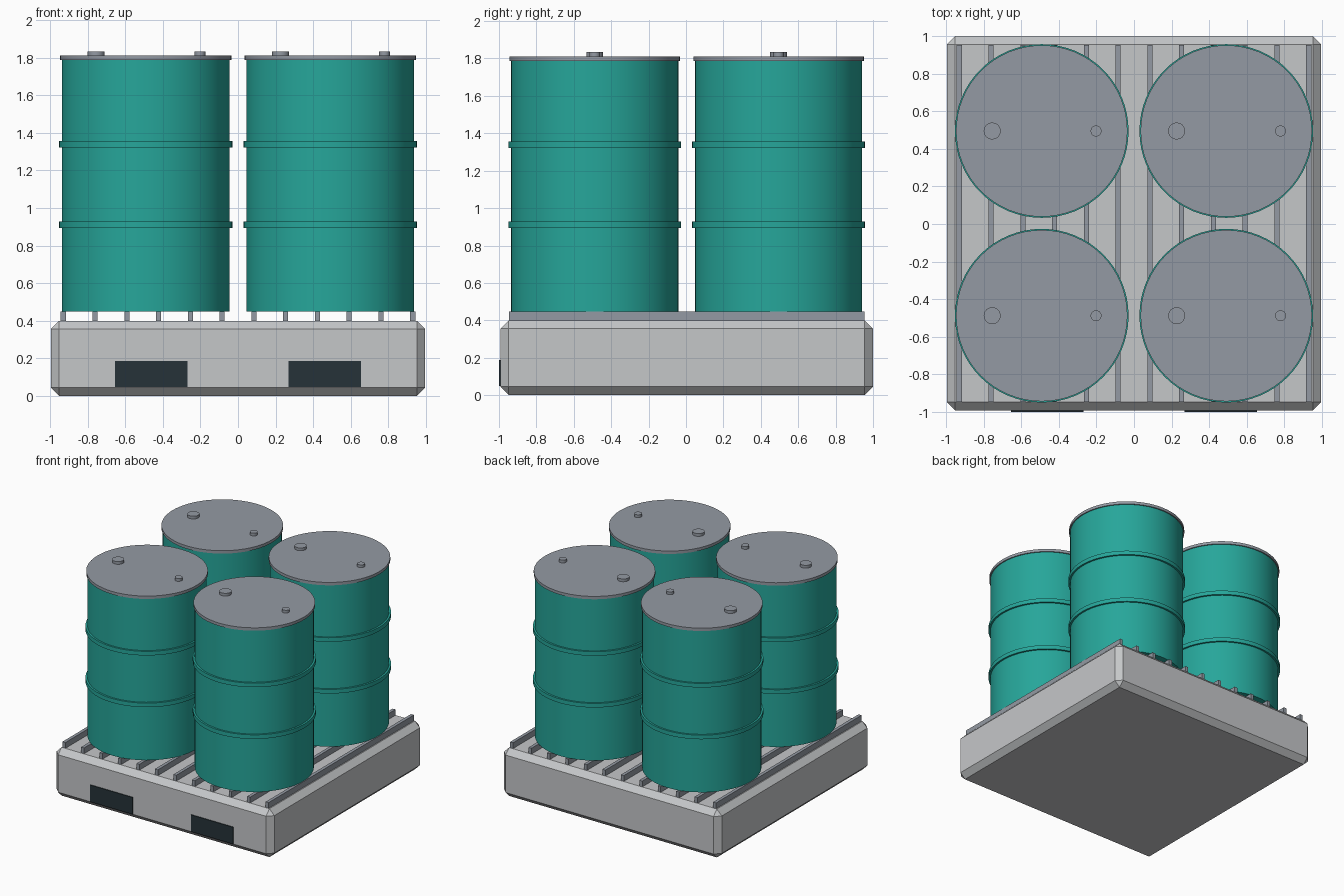
import bpy, bmesh, math

if "Cube" in bpy.data.objects:
    bpy.data.objects.remove(bpy.data.objects["Cube"])

CY = 0.0035  # pallet centre in y (front plates stick out slightly)


def material(name, hex_code):
    def lin(c):
        return c / 12.92 if c <= 0.04045 else ((c + 0.055) / 1.055) ** 2.4
    m = bpy.data.materials.new(name)
    m.diffuse_color = [lin(int(hex_code[i:i + 2], 16) / 255) for i in (0, 2, 4)] + [1]
    m.use_nodes = True
    m.node_tree.nodes["Principled BSDF"].inputs["Base Color"].default_value = m.diffuse_color
    return m


TEAL = material("teal paint", "26A69A")
LIGHT = material("light grey plastic", "C5C7C9")
STEEL = material("steel grey", "949AA3")
DARK = material("dark opening", "263238")


def finish(bm, name, mat):
    bmesh.ops.recalc_face_normals(bm, faces=bm.faces)
    me = bpy.data.meshes.new(name)
    bm.to_mesh(me)
    bm.free()
    me.materials.append(mat)
    ob = bpy.data.objects.new(name, me)
    bpy.context.collection.objects.link(ob)
    return ob


def box(name, x, y, z, mat, bevel=0):
    """Box from (min, max) ranges, optionally chamfered."""
    bm = bmesh.new()
    bmesh.ops.create_cube(bm, size=1)
    for v in bm.verts:
        v.co = [r[0] + (c + 0.5) * (r[1] - r[0]) for c, r in zip(v.co, (x, y, z))]
    if bevel:
        bmesh.ops.bevel(bm, geom=bm.edges[:], offset=bevel, segments=1, affect='EDGES')
    return finish(bm, name, mat)


def lathe(name, profile, cx, cy, mat, segments=64):
    """Closed solid turned from (radius, z) points, smooth around, sharp at rims."""
    bm = bmesh.new()
    rings = [[bm.verts.new((cx + r * math.cos(2 * math.pi * i / segments),
                            cy + r * math.sin(2 * math.pi * i / segments), z))
              for i in range(segments)] for r, z in profile]
    bm.faces.new(rings[0])
    bm.faces.new(rings[-1])
    for a, b in zip(rings, rings[1:]):
        for i in range(segments):
            j = (i + 1) % segments
            bm.faces.new((a[i], a[j], b[j], b[i]))
    for f in bm.faces:
        f.smooth = len(f.verts) == 4
    for e in bm.edges:
        if len(e.link_faces) == 2 and abs(e.verts[0].co.z - e.verts[1].co.z) < 1e-6:
            e.smooth = False
    return finish(bm, name, mat)


# Spill pallet body
box("pallet_base", (-0.9965, 0.9965), (CY - 0.9965, CY + 0.9965), (0, 0.4), LIGHT, 0.045)

# Fork pockets on the front
for side, cx in (("left", -0.461), ("right", 0.461)):
    box(f"fork_pocket_{side}", (cx - 0.193, cx + 0.193), (-1.0, -0.992), (0.048, 0.187), DARK)

# Grate slats running front to back
for i in range(12):
    x = -0.93 + i * 1.86 / 11
    box(f"grate_slat_{i + 1}", (x - 0.0135, x + 0.0135), (CY - 0.95, CY + 0.95),
        (0.395, 0.448), STEEL)

# Four drums, each with two ribs, a lid and two bungs
R, RIB = 0.447, 0.462
body = [(R, 0.448)]
for z in (0.911, 1.339):
    body += [(R, z - 0.017), (RIB, z - 0.017), (RIB, z + 0.017), (R, z + 0.017)]
body.append((R, 1.788))

n = 0
for cx in (-0.491, 0.491):
    for cy in (CY - 0.4915, CY + 0.4915):
        n += 1
        lathe(f"drum_body_{n}", body, cx, cy, TEAL)
        lathe(f"drum_lid_{n}", [(0.456, 1.787), (0.456, 1.811)], cx, cy, STEEL)
        lathe(f"large_bung_{n}", [(0.045, 1.805), (0.045, 1.834)], cx - 0.264, cy, STEEL, 24)
        lathe(f"small_bung_{n}", [(0.029, 1.805), (0.029, 1.834)], cx + 0.289, cy, STEEL, 24)
